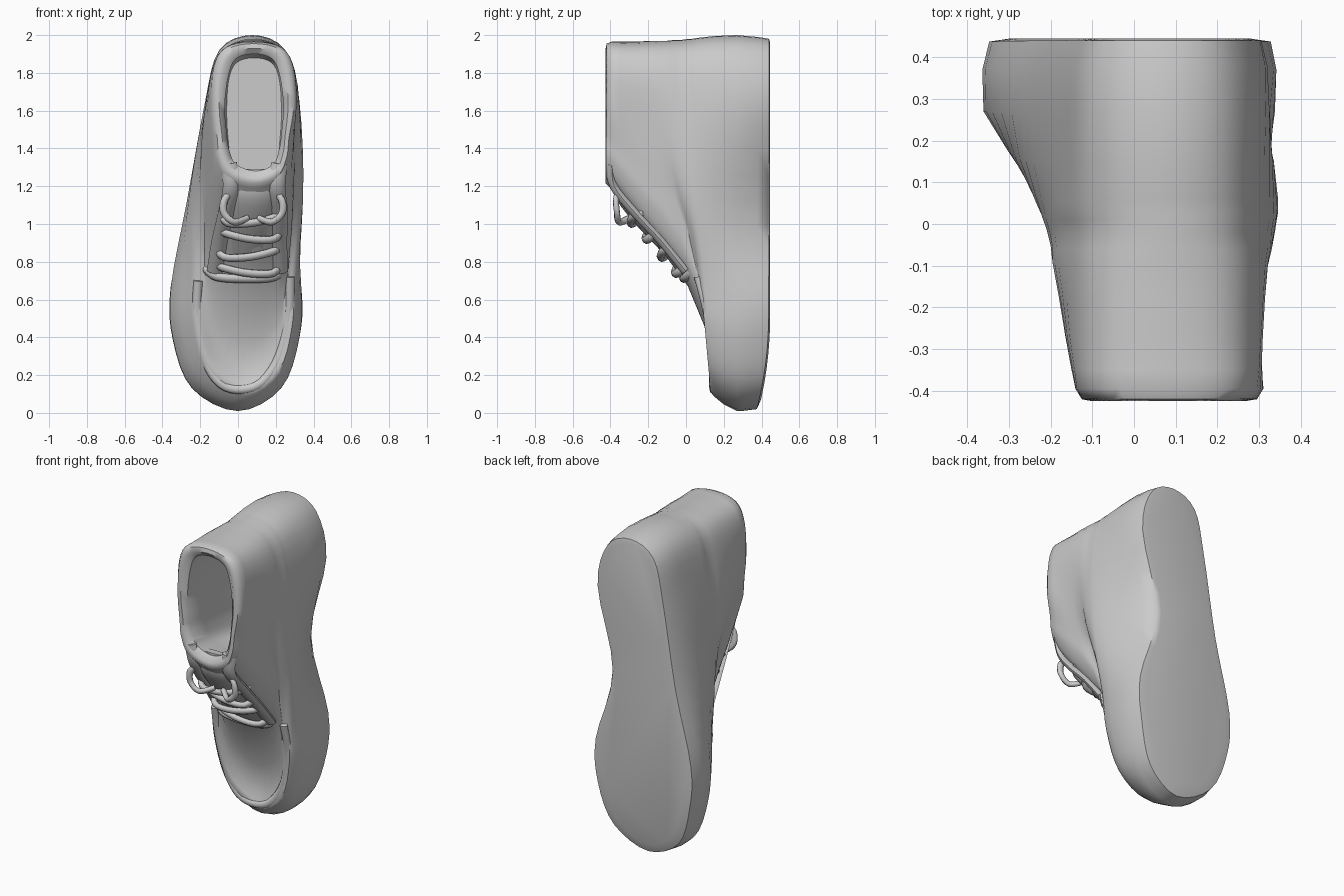
import bpy, bmesh, math
from mathutils import Vector


def spline(pts, n, closed):
    """Catmull-Rom samples through the given points."""
    out, m = [], len(pts)
    get = (lambda i: pts[i % m]) if closed else (lambda i: pts[max(0, min(m - 1, i))])
    for i in range(m if closed else m - 1):
        a, b, c, d = (get(i + k) for k in (-1, 0, 1, 2))
        for j in range(n):
            t = j / n
            out.append(0.5 * (2 * b + (c - a) * t + (2 * a - 5 * b + 4 * c - d) * t * t
                              + (3 * b - a - 3 * c + d) * t ** 3))
    if not closed:
        out.append(pts[-1].copy())
    return out


def ring(yf, yb, z0, z1, bl, br, wl, wr, hl, hr):
    """Foot-shaped outline: toe end, ball, waist and heel widths, height from front to back."""
    tm, hm = (bl + br) / 2 + .01, (hl + hr) / 2
    ctrl = [(tm, 0), (tm + (br - tm) * .68, .06), (br - .012, .19), (br, .33), (wr, .56), (hr, .82),
            (hm + (hr - hm) * .7, .96), (hm, 1), (hm + (hl - hm) * .7, .96), (hl, .82),
            (wl, .56), (bl, .33), (bl + .012, .19), (tm + (bl - tm) * .68, .06)]
    pts = [Vector((x, yf + (yb - yf) * min(1, t * 1.7), z0 + t * (z1 - z0))) for x, t in ctrl]
    return spline(pts, 4, True)


def loft(name, rings, angle=50):
    bm = bmesh.new()
    vs = [[bm.verts.new(p) for p in r] for r in rings]
    n = len(vs[0])
    for a, b in zip(vs, vs[1:]):
        for i in range(n):
            bm.faces.new((a[i], a[(i + 1) % n], b[(i + 1) % n], b[i]))
    bm.faces.new(vs[0])
    bm.faces.new(vs[-1])
    bmesh.ops.recalc_face_normals(bm, faces=bm.faces)
    me = bpy.data.meshes.new(name)
    bm.to_mesh(me)
    bm.free()
    ob = bpy.data.objects.new(name, me)
    bpy.context.collection.objects.link(ob)
    bpy.ops.object.select_all(action='DESELECT')
    ob.select_set(True)
    bpy.context.view_layer.objects.active = ob
    bpy.ops.object.shade_smooth_by_angle(angle=math.radians(angle))
    return ob


def strap(name, path, width, thick, up=(0, -.75, -.66), sides=8):
    """Rounded flat strip swept along a path."""
    pts = spline([Vector(p) for p in path], 4, False)
    rings = []
    for i, p in enumerate(pts):
        tan = (pts[min(i + 1, len(pts) - 1)] - pts[max(i - 1, 0)]).normalized()
        side = tan.cross(Vector(up)).normalized()
        nrm = side.cross(tan)
        rings.append([p + side * width * math.cos(a) + nrm * thick * math.sin(a)
                      for a in (2 * math.pi * k / sides for k in range(sides))])
    return loft(name, rings, 60)


# Sole and lower side walls, up to the raised toe seam
lower = [
    (.445, .445, .07, 1.96, -.29, .27, -.20, .17, -.12, .27),
    (.435, .440, .02, 1.98, -.34, .32, -.235, .20, -.15, .305),
    (.36, .38, .01, 1.99, -.357, .335, -.26, .24, -.17, .32),
    (.27, .27, .01, 2.0, -.355, .335, -.27, .29, -.175, .325),
    (.20, .15, .045, 1.995, -.30, .325, -.26, .335, -.175, .325),
    (.145, .06, .09, 1.985, -.25, .31, -.235, .345, -.17, .325),
    (.13, .03, .115, 1.98, -.235, .30, -.225, .345, -.17, .325),
]
# Toe panel, instep and collar, then down inside to the insole
upper = [
    (.135, .01, .15, 1.98, -.215, .285, -.22, .34, -.165, .325),
    (.155, -.02, .19, 1.975, -.195, .27, -.21, .335, -.16, .32),
    (.13, -.06, .38, 1.975, -.18, .27, -.20, .325, -.16, .32),
    (.01, -.10, .67, 1.97, -.18, .29, -.195, .315, -.155, .315),
    (-.10, -.18, .82, 1.97, -.165, .295, -.18, .305, -.15, .31),
    (-.22, -.27, .96, 1.965, -.15, .29, -.165, .30, -.145, .305),
    (-.33, -.35, 1.10, 1.965, -.135, .29, -.15, .305, -.135, .30),
    (-.40, -.395, 1.19, 1.965, -.125, .28, -.14, .31, -.13, .295),
    (-.425, -.42, 1.215, 1.955, -.11, .27, -.125, .295, -.11, .275),
    (-.425, -.425, 1.245, 1.93, -.085, .25, -.10, .265, -.08, .25),
    (-.395, -.40, 1.28, 1.90, -.06, .23, -.07, .24, -.05, .22),
    (-.25, -.28, 1.26, 1.90, -.06, .23, -.075, .245, -.055, .225),
    (.20, .20, 1.15, 1.91, -.07, .24, -.085, .255, -.07, .24),
    (.27, .27, 1.20, 1.88, -.05, .22, -.06, .23, -.05, .22),
]
rings = [ring(*r) for r in lower + upper]
for r in rings[:3]:                      # toe spring under the ball
    for p in r:
        if p.z < .5:
            p.y -= .065 * (1 - p.z / .5) ** 2
loft("shoe_body", rings)

# Raised seam framing the toe panel
strap("toe_seam", [(-.21, .07, .70), (-.215, .11, .52), (-.17, .135, .28), (-.09, .14, .155),
                   (.02, .142, .125), (.13, .14, .165), (.22, .135, .30), (.27, .11, .52),
                   (.275, .06, .72)], .025, .018, (0, -1, 0))

# Vamp edge where the lacing begins
strap("vamp_edge", [(-.17, .06, .76), (-.11, .0, .72), (.05, -.015, .71), (.19, .0, .72), (.25, .05, .77)],
      .025, .02)

# Tongue between the eyelet flaps
strap("tongue", [(.05, .01, .74), (.06, -.13, .89), (.075, -.27, 1.04), (.085, -.36, 1.17), (.085, -.365, 1.29)],
      .10, .025)

# Eyelet flaps on both sides of the tongue
for side, name in ((-1, "left_eyelet_flap"), (1, "right_eyelet_flap")):
    strap(name, [(.05 + side * .17, .0, .75), (.06 + side * .155, -.13, .91),
                 (.08 + side * .14, -.27, 1.06), (.085 + side * .12, -.38, 1.20),
                 (.085 + side * .135, -.40, 1.32)], .045, .024)

# Lace rows following the slope of the instep
for i, (z, y) in enumerate(((.745, -.03), (.83, -.105), (.925, -.185), (1.01, -.265))):
    c, w, tilt = .05 + .007 * i, .18 - .005 * i, (-1) ** i * .015
    strap(f"lace_row_{i + 1}", [(c - w, y + .045, z + .05), (c - w * .75, y - .015, z + .01 + tilt),
                                (c, y - .03, z - .005), (c + w * .75, y - .015, z + .01 - tilt),
                                (c + w, y + .045, z + .05)], .023, .018)

# Bow loops standing off the top lace row
for side, name in ((-1, "left_lace_loop"), (1, "right_lace_loop")):
    strap(name, [(.08 + side * .03, -.30, 1.03), (.08 + side * .10, -.355, 1.01),
                 (.08 + side * .155, -.365, 1.06), (.08 + side * .15, -.37, 1.13),
                 (.08 + side * .11, -.35, 1.17)], .02, .016)
